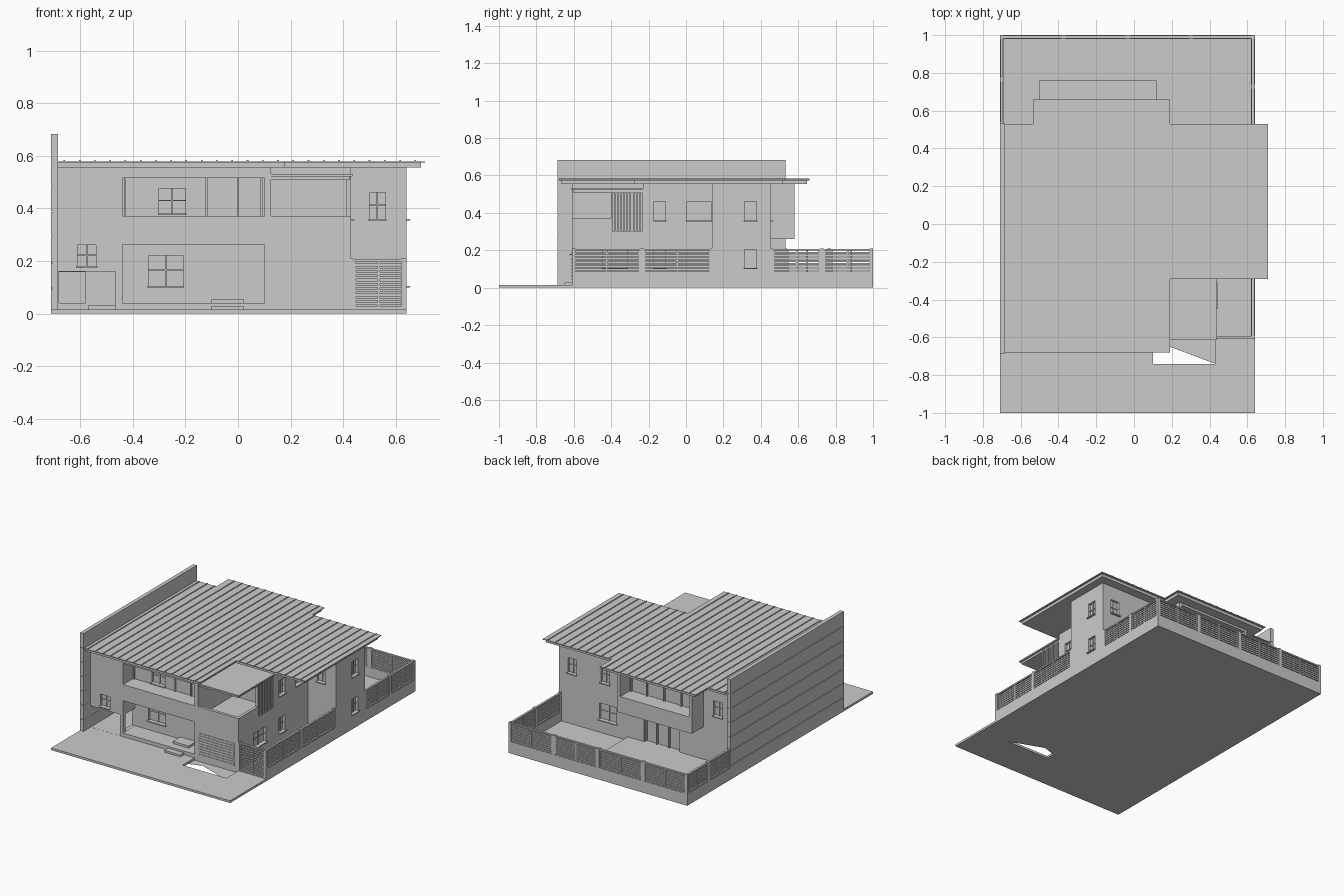
import bpy, bmesh

if "Cube" in bpy.data.objects:
    bpy.data.objects.remove(bpy.data.objects["Cube"])


def mesh_obj(name, bm):
    bmesh.ops.recalc_face_normals(bm, faces=bm.faces)
    me = bpy.data.meshes.new(name)
    bm.to_mesh(me)
    bm.free()
    ob = bpy.data.objects.new(name, me)
    bpy.context.collection.objects.link(ob)
    return ob


def add_box(bm, x0, x1, y0, y1, z0, z1):
    r = bmesh.ops.create_cube(bm, size=1)
    for v in r['verts']:
        v.co = ((x0 + x1) / 2 + v.co.x * (x1 - x0),
                (y0 + y1) / 2 + v.co.y * (y1 - y0),
                (z0 + z1) / 2 + v.co.z * (z1 - z0))


def boxes(name, items):
    bm = bmesh.new()
    for b in items:
        add_box(bm, *b)
    return mesh_obj(name, bm)


def prism(name, pts, z0, z1):
    bm = bmesh.new()
    f = bm.faces.new([bm.verts.new((x, y, z0)) for x, y in pts])
    if z1 > z0:
        r = bmesh.ops.extrude_face_region(bm, geom=[f])
        for v in r['geom']:
            if isinstance(v, bmesh.types.BMVert):
                v.co.z = z1
    return mesh_obj(name, bm)


def carve(ob, cuts):
    for c in cuts:
        cutter = boxes("cutter", [c])
        cutter.hide_render = True
        m = ob.modifiers.new("cut", 'BOOLEAN')
        m.operation, m.solver, m.object = 'DIFFERENCE', 'EXACT', cutter
        dg = bpy.context.evaluated_depsgraph_get()
        me = bpy.data.meshes.new_from_object(ob.evaluated_get(dg))
        ob.modifiers.clear()
        ob.data = me
        bpy.data.objects.remove(cutter)


# ground: front paving with an unfinished opening, and the yard behind
paving = boxes("front_paving", [(-.71, .64, -1, -.61, 0, .015)])
carve(paving, [(.1, .43, -.74, -.605, -.1, .1)])
prism("opening_under_plate", [(.1, -.61), (.1, -.68), (.19, -.65), (.43, -.74), (.43, -.61)], 0, 0)
boxes("yard_floor", [(-.71, .64, -.61, 1, 0, .015)])
boxes("rear_terrace", [(-.5, .12, .45, .76, .01, .04)])

# main house body
body = prism("house_walls", [(-.685, -.61), (.43, -.61), (.43, .14), (.64, .14),
                             (.64, .455), (-.685, .455)], .005, .558)
cuts = [
    (-.44, .1, -.7, -.5, .37, .515),       # upper front loggia
    (-.44, .1, -.7, -.48, .04, .26),       # entrance porch
    (-.7, -.465, -.7, -.2, .0155, .16),    # carport
    (-.68, -.58, -.25, .43, .04, .158),    # side passage
    (-.47, -.43, -.585, -.48, .041, .159), # gap behind the column
    (.125, .5, -.7, -.23, .37, .7),        # balcony space
    (.125, .41, -.59, -.23, .30, .4),      # balcony floor
    (.40, .5, -.4, -.23, .30, .4),         # screen gap
    (-.27, .0, .43, .5, .04, .22),         # back doors
]

# windows: (axis, wall position, outward sign, centre along wall, sill height, width, height)
windows = [
    ('x', .43, 1, -.14, .36, .06, .1), ('x', .43, 1, .07, .36, .13, .1),
    ('x', .43, 1, -.38, .105, .13, .1), ('x', .43, 1, -.14, .105, .06, .1),
    ('x', .64, 1, .345, .36, .065, .1), ('x', .64, 1, .345, .105, .065, .1),
    ('y', .455, 1, .54, .36, .065, .1), ('y', .455, 1, .29, .36, .065, .1),
    ('y', .455, 1, .27, .105, .13, .11), ('y', .455, 1, -.56, .36, .065, .1),
    ('y', .14, -1, .53, .36, .06, .1), ('y', -.61, -1, -.575, .18, .07, .08),
    ('y', -.48, -1, -.275, .105, .13, .115), ('y', -.5, -1, -.25, .38, .1, .095),
]
sills, bars = [], []


def oriented(axis, a0, a1, w0, w1, z0, z1):
    a0, a1 = min(a0, a1), max(a0, a1)
    return (a0, a1, w0, w1, z0, z1) if axis == 'x' else (w0, w1, a0, a1, z0, z1)


for ax, p, s, c, z, w, h in windows:
    cuts.append(oriented(ax, p - s * .016, p + s * .02, c - w / 2, c + w / 2, z, z + h))
    sills.append(oriented(ax, p - s * .01, p + s * .013, c - w / 2 - .005, c + w / 2 + .005, z - .006, z))
    bars.append(oriented(ax, p - s * .017, p - s * .01, c - .003, c + .003, z, z + h))
    bars.append(oriented(ax, p - s * .017, p - s * .01, c - w / 2, c + w / 2, z + h * .5, z + h * .5 + .005))
carve(body, cuts)
boxes("window_sills", sills)
boxes("window_bars", bars)

# projecting rear bay with four panes
bay = boxes("rear_bay", [(-.45, .11, .45, .58, .26, .556)])
carve(bay, [(-.43, .09, .47, .6, .37, .54)])
boxes("bay_mullions", [(x - .004, x + .004, .468, .485, .37, .54) for x in (-.42, -.3, -.17, -.04, .08)])
boxes("back_door_frames", [(x - .004, x + .004, .428, .445, .04, .22) for x in (-.265, -.18, -.09, -.005)])
boxes("loggia_mullions", [(x - .004, x + .004, -.51, -.495, .37, .515) for x in (-.43, -.12, 0, .09)])

# steps at entrance and carport, and slatted front cladding
boxes("entrance_steps", [(-.1, .02, -.65, -.6, .01, .028), (-.1, .02, -.56, -.48, .035, .055),
                         (-.57, -.465, -.3, -.2, .01, .03)])
boxes("front_cladding", [(.13, .4, -.613, -.605, .04 + i * .018, .05 + i * .018) for i in range(9)])

# balcony screen and its lower roof
boxes("balcony_screen", [(.412, .43, -.4 + i * .0165, -.392 + i * .0165, .30, .515) for i in range(11)])
boxes("balcony_roof", [(.12, .425, -.605, -.225, .508, .522), (.12, .436, -.615, -.225, .522, .531)])

# party wall made of stacked courses with shadow joints
boxes("party_wall", [(-.706, -.685, -.683, .53, 0, .68)] +
      [(-.71, -.684, -.687, .533, i * .0975, i * .0975 + (.094 if i < 6 else .097)) for i in range(7)])


# main roof: fascia, sheet and raised seams
def roof_outline(d):
    return [(-.685, -.68 + d), (.19 - d, -.68 + d), (.19 - d, -.29 + d), (.71 - d, -.29 + d),
            (.71 - d, .53 - d), (.19 - d, .53 - d), (.19 - d, .66 - d), (-.535 + d, .66 - d),
            (-.535 + d, .53 - d), (-.685, .53 - d)]


prism("roof_fascia", roof_outline(.014), .555, .574)
prism("roof_sheet", roof_outline(0), .574, .579)
seams = []
for i in range(24):
    x = -.66 + i * .058
    if x < .70:
        seams.append((x - .003, x + .003, -.68 if x < .19 else -.29,
                      .66 if -.535 < x < .19 else .53, .578, .583))
boxes("roof_seams", seams)


# boundary fence: plinth, posts, framed slat panels
fence = []


def fence_run(axis, p, start, end, n, plinth=.08):
    def add(w0, w1, t, z0, z1):
        fence.append(oriented(axis, p - t, p + t, w0, w1, z0, z1))
    add(start, end, .01, 0, plinth)
    step = (end - start) / n
    for i in range(n + 1):
        c = start + i * step
        add(max(start, c - .01), min(end, c + .01), .01, plinth, .21)
    for i in range(n):
        a, b = start + i * step + .01, start + (i + 1) * step - .01
        add(a, b, .007, .198, .207)
        add(a, b, .007, plinth, plinth + .007)
        for w in (a, (a + b) / 2 - .004, b - .008):
            add(w, w + .008, .007, plinth, .2)
        k = round((.19 - plinth) / .0165)
        for j in range(k):
            z = plinth + .013 + j * (.192 - plinth - .009) / k
            add(a, b, .004, z, z + .010)


fence_run('x', .63, -.61, .14, 2)
fence_run('x', .63, .455, 1, 2)
fence_run('x', -.70, .53, 1, 2)
fence_run('y', .99, -.71, .64, 4)
fence_run('y', -.60, .43, .64, 1, .02)
boxes("boundary_fence", fence)
